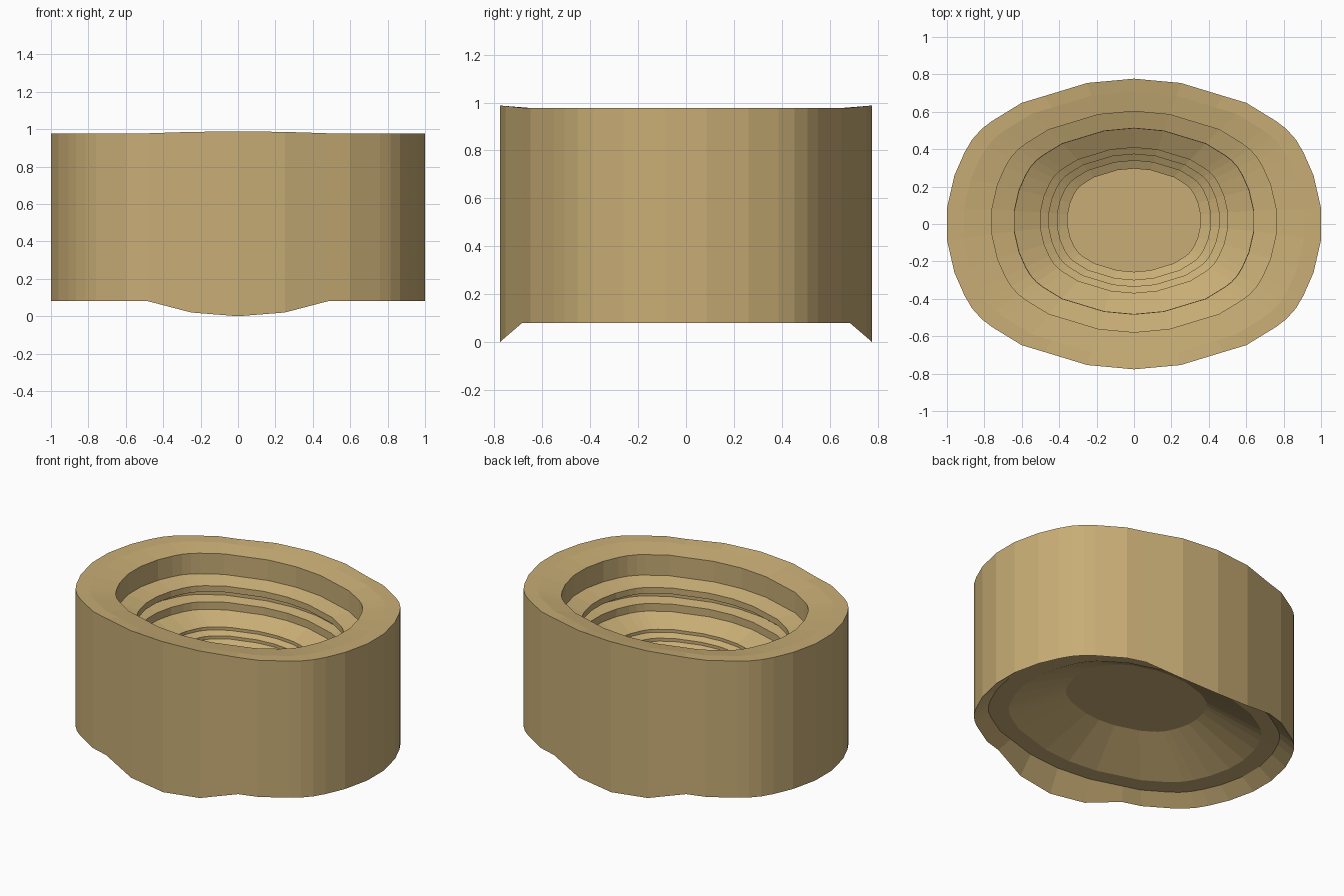
import bpy, bmesh

if "Cube" in bpy.data.objects:
    bpy.data.objects.remove(bpy.data.objects["Cube"])

# Quarter of the oval outline, mirrored into a full loop
QUARTER = [(1, .085), (.96, .26), (.905, .385), (.865, .452), (.815, .508),
           (.76, .55), (.60, .648), (.48, .684), (.25, .754)]
right_back = QUARTER + [(0, .777)]
left_back = [(-x, y) for x, y in reversed(QUARTER)]
left_front = [(-x, -y) for x, y in QUARTER] + [(0, -.777)]
right_front = [(x, -y) for x, y in reversed(QUARTER)]
OUTLINE = right_back + left_back + left_front + right_front

tan = bpy.data.materials.new("tan")
tan.diffuse_color = (.58, .42, .18, 1)
tan.use_nodes = True
tan.node_tree.nodes["Principled BSDF"].inputs["Base Color"].default_value = tan.diffuse_color


def bulge(y):
    """0 on the main body, 1 at the front and back extremes."""
    return max(0, (abs(y) - .684) / .093)


def ring(scale, z, shift=0, swell=0):
    return [(x * scale, y * scale + shift, z + swell * bulge(y * scale))
            for x, y in OUTLINE]


def loft(name, rings, cap=False):
    """Join successive rings with flat quads; optionally fill the last one."""
    bm = bmesh.new()
    loops = [[bm.verts.new(p) for p in r] for r in rings]
    n = len(OUTLINE)
    for a, b in zip(loops, loops[1:]):
        for i in range(n):
            j = (i + 1) % n
            bm.faces.new((a[i], a[j], b[j], b[i]))
    if cap:
        bm.faces.new(loops[-1])
    mesh = bpy.data.meshes.new(name)
    bm.to_mesh(mesh)
    bm.free()
    mesh.materials.append(tan)
    obj = bpy.data.objects.new(name, mesh)
    bpy.context.collection.objects.link(obj)
    return obj


# Outer wall and gently sloping top rim
loft("outer_wall", [ring(1, .08, 0, -.08), ring(1, .978, 0, .01)])
loft("top_rim", [ring(1, .978, 0, .01), ring(.91, .975), ring(.76, .955, .012)])

# Upper tier below the rim, ending in an overhanging lip
loft("upper_tier", [ring(.76, .955, .012), ring(.76, .82, .012),
                    ring(.64, .79, .015), ring(.64, .75, .015)])

# Recessed ledge under the lip
loft("recessed_ledge", [ring(.64, .75, .015), ring(.72, .75, .013),
                        ring(.72, .70, .013), ring(.638, .685, .015),
                        ring(.638, .635, .015)])

# Lower bowl with small sloping steps and the central floor
lower = [ring(.638, .635, .015), ring(.50, .575, .02)]
z = .575
for outer, inner in ((.50, .455), (.455, .41), (.41, .355)):
    lower += [ring(outer, z - .02, .02), ring(inner, z - .04, .02)]
    z -= .04
lower.append(ring(.355, .41, .02))
loft("lower_bowl_and_floor", lower, cap=True)

# Hollow underside: bevelled bottom edge, flat lip, cone and flat ceiling
under = loft("underside", [ring(1, .08, 0, -.08), ring(.91, .145),
                           ring(.79, .147, .01), ring(.44, .305, .02)], cap=True)
under.data.flip_normals()
